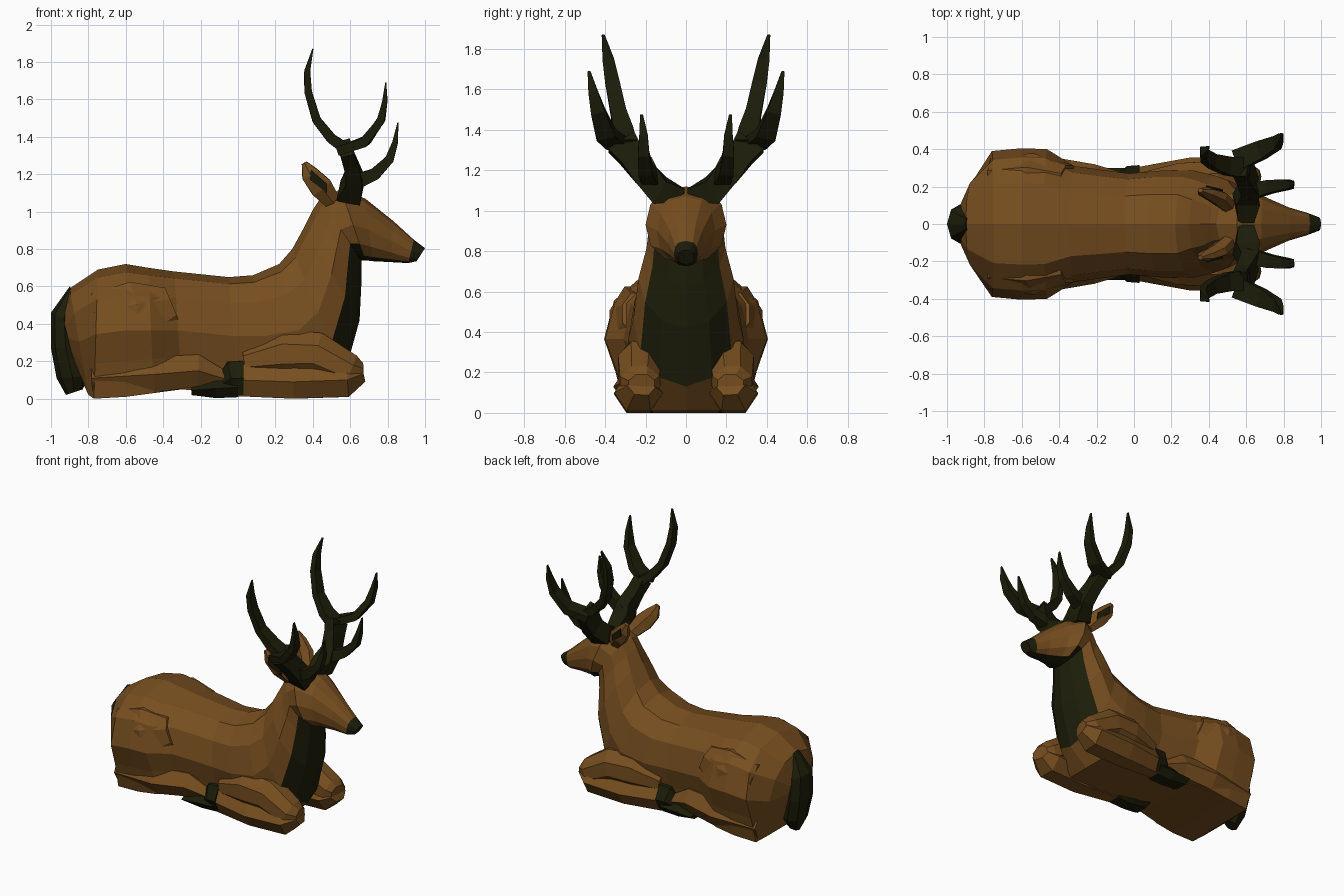
import bpy, bmesh, math
from mathutils import Vector


def material(name, rgb):
    m = bpy.data.materials.new(name)
    m.diffuse_color = (*rgb, 1)
    return m


BROWN = material("brown coat", (0.185, 0.077, 0.014))
DARK = material("dark brown", (0.012, 0.012, 0.003))


def loft(name, rings, mats, rule=None, mirror=False):
    """Skin a list of vertex rings and cap both ends; rule(segment, side) gives the material."""
    bm = bmesh.new()
    vs = [[bm.verts.new((p[0], p[1], max(p[2], 0))) for p in r] for r in rings]
    n = len(rings[0])
    for i in range(len(vs) - 1):
        for k in range(n):
            f = bm.faces.new((vs[i][k], vs[i][(k + 1) % n], vs[i + 1][(k + 1) % n], vs[i + 1][k]))
            f.material_index = rule(i, k) if rule else 0
    bm.faces.new(vs[0])
    end = bm.faces.new(vs[-1])
    end.material_index = rule(len(vs) - 2, 0) if rule else 0
    bmesh.ops.recalc_face_normals(bm, faces=bm.faces)
    me = bpy.data.meshes.new(name)
    bm.to_mesh(me)
    bm.free()
    ob = bpy.data.objects.new(name, me)
    bpy.context.collection.objects.link(ob)
    for m in mats:
        me.materials.append(m)
    if mirror:
        md = ob.modifiers.new("mirror", 'MIRROR')
        md.use_axis = (False, True, False)
        md.use_mirror_merge = False
    return ob


def slice_ring(tx, tz, bx, bz, w, e=1.0, flat=False, n=12):
    """Symmetric body slice from its top point, bottom point and half width; starts at the bottom."""
    ring = []
    for k in range(n):
        a = 2 * math.pi * k / n
        c, s = math.cos(a), math.sin(a)
        y = w * math.copysign(abs(s) ** e, s)
        t = (1 - math.copysign(abs(c) ** e, c)) / 2
        if flat and min(k, n - k) in (1, 2):       # resting belly
            y = math.copysign(w * (0.74, 0.86)[min(k, n - k) - 1], s)
            t = (0.0, 0.27)[min(k, n - k) - 1]
        ring.append((bx + (tx - bx) * t, y, bz + (tz - bz) * t))
    return ring


def tube(name, pts, mat, n=6):
    """Mirrored limb along points (x, y, z, radius in side view, radius across)."""
    P = [Vector(p[:3]) for p in pts]
    rings = []
    for i, p in enumerate(pts):
        t = (P[min(i + 1, len(P) - 1)] - P[max(i - 1, 0)]).normalized()
        side = (Vector((0, 1, 0)) - t * t.y).normalized()
        up = t.cross(side)
        rings.append([P[i] + up * p[3] * math.cos(a) + side * p[4] * math.sin(a)
                      for a in (2 * math.pi * (k + 0.5) / n for k in range(n))])
    return loft(name, rings, [mat], mirror=True)


# Torso, neck and head in one skin
slices = [
    (-0.94, 0.45, -0.88, 0.20, 0.13), (-0.90, 0.59, -0.80, 0.02, 0.25, 0.9, True),
    (-0.75, 0.69, -0.77, 0.00, 0.39, 0.9, True), (-0.60, 0.72, -0.60, 0.01, 0.405, 0.9, True),
    (-0.48, 0.70, -0.45, 0.03, 0.40, 0.9, True), (-0.34, 0.68, -0.30, 0.05, 0.31, 0.85, True),
    (-0.05, 0.65, 0.00, 0.02, 0.27, 0.85, True), (0.08, 0.66, 0.20, 0.01, 0.285, 0.85, True),
    (0.22, 0.72, 0.43, 0.01, 0.285, 0.85, True), (0.29, 0.80, 0.57, 0.13, 0.26),
    (0.35, 0.91, 0.65, 0.42, 0.235, 1.05), (0.40, 1.01, 0.66, 0.62, 0.195, 1.15),
    (0.44, 1.07, 0.66, 0.74, 0.185, 1.15), (0.55, 1.12, 0.68, 0.74, 0.20, 0.9),
    (0.68, 1.07, 0.72, 0.735, 0.145, 0.9), (0.83, 0.95, 0.82, 0.73, 0.09, 0.9),
    (0.94, 0.85, 0.91, 0.725, 0.06, 0.8), (1.00, 0.805, 0.955, 0.735, 0.04, 0.8)]


def coat_rule(i, k):
    d = min(k, 11 - k)          # faces counted from the underside
    bib = 9 <= i <= 12 and d < 2
    jaw = i >= 13 and d < 1
    nose = i == len(slices) - 2
    return 1 if bib or jaw or nose else 0


loft("body_neck_head", [slice_ring(*s) for s in slices], [BROWN, DARK], coat_rule)

# Tail hanging over the rump
tail = [(-0.90, 0.60, -0.88, 0.56, 0.04), (-1.00, 0.46, -0.86, 0.40, 0.10),
        (-1.00, 0.27, -0.84, 0.27, 0.11), (-0.97, 0.11, -0.80, 0.12, 0.09),
        (-0.92, 0.02, -0.83, 0.05, 0.04)]
loft("tail", [slice_ring(*s, n=8) for s in tail], [DARK])

# Hind legs: haunch sunk into the body, and folded lower leg
tube("haunch", [(-0.75, 0.24, 0.38, 0.20, 0.12), (-0.52, 0.25, 0.42, 0.23, 0.14),
                (-0.35, 0.24, 0.49, 0.12, 0.08)], BROWN, 8)
tube("hind_lower_leg", [(-0.78, 0.22, 0.11, 0.11, 0.10), (-0.45, 0.23, 0.13, 0.11, 0.13),
                        (-0.22, 0.22, 0.15, 0.10, 0.10), (-0.05, 0.20, 0.10, 0.04, 0.07)], BROWN)
tube("hind_hoof", [(-0.25, 0.21, 0.045, 0.03, 0.09), (-0.12, 0.21, 0.055, 0.06, 0.09),
                   (0.00, 0.21, 0.06, 0.06, 0.09)], DARK)

# Front legs folded under the chest
tube("front_upper_leg", [(0.04, 0.19, 0.20, 0.08, 0.09), (0.25, 0.21, 0.24, 0.14, 0.125),
                         (0.42, 0.225, 0.235, 0.13, 0.12), (0.60, 0.23, 0.145, 0.10, 0.105),
                         (0.66, 0.22, 0.14, 0.055, 0.07)], BROWN, 8)
tube("front_lower_leg", [(0.66, 0.22, 0.13, 0.05, 0.07), (0.58, 0.235, 0.10, 0.105, 0.12),
                         (0.30, 0.235, 0.09, 0.105, 0.12), (0.00, 0.22, 0.10, 0.10, 0.08)], BROWN)
tube("front_hoof", [(0.03, 0.22, 0.11, 0.105, 0.095), (-0.03, 0.22, 0.11, 0.105, 0.09),
                    (-0.08, 0.21, 0.08, 0.05, 0.06)], DARK)

# Antlers: square-section beam with three tines
tube("antler_beam", [(0.60, 0.01, 1.08, 0.06, 0.04), (0.60, 0.13, 1.10, 0.09, 0.09),
                     (0.62, 0.20, 1.18, 0.065, 0.09), (0.595, 0.27, 1.27, 0.055, 0.09),
                     (0.575, 0.32, 1.34, 0.05, 0.11)], DARK, 4)
tube("antler_back_tine", [(0.60, 0.30, 1.32, 0.045, 0.08), (0.50, 0.31, 1.39, 0.038, 0.07),
                          (0.42, 0.335, 1.49, 0.032, 0.055), (0.375, 0.365, 1.64, 0.028, 0.05),
                          (0.37, 0.385, 1.75, 0.022, 0.04), (0.40, 0.41, 1.87, 0.004, 0.01)], DARK, 4)
tube("antler_front_tine", [(0.55, 0.34, 1.33, 0.035, 0.08), (0.68, 0.395, 1.375, 0.036, 0.07),
                           (0.765, 0.435, 1.49, 0.03, 0.05), (0.785, 0.46, 1.59, 0.02, 0.033),
                           (0.79, 0.48, 1.69, 0.004, 0.01)], DARK, 4)
tube("antler_brow_tine", [(0.61, 0.17, 1.15, 0.06, 0.06), (0.73, 0.20, 1.20, 0.045, 0.05),
                          (0.81, 0.21, 1.28, 0.034, 0.04), (0.84, 0.21, 1.37, 0.022, 0.03),
                          (0.855, 0.22, 1.475, 0.004, 0.01)], DARK, 4)

# Ears with dark inner plates
tube("ear", [(0.50, 0.10, 1.06, 0.05, 0.04), (0.445, 0.145, 1.13, 0.07, 0.04),
             (0.385, 0.17, 1.20, 0.055, 0.03), (0.355, 0.18, 1.26, 0.018, 0.012)], BROWN)
inner = [(0.475, 1.10, 0.167), (0.475, 1.15, 0.177), (0.39, 1.225, 0.199), (0.385, 1.17, 0.197)]
loft("inner_ear", [[(x, y + d, z) for x, z, y in inner] for d in (0.0, 0.008)], [DARK], mirror=True)
